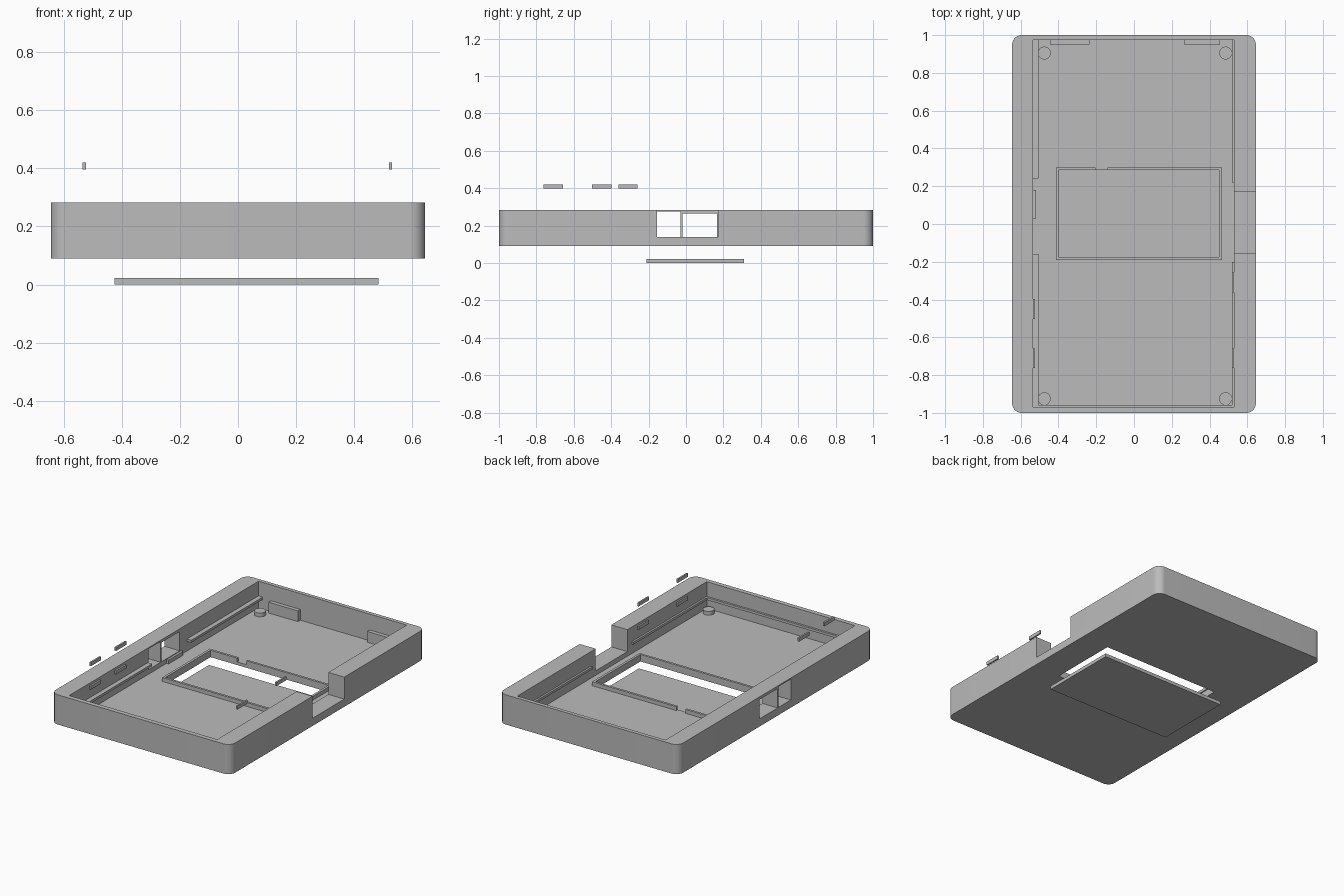
import bpy, bmesh, math

cube = bpy.data.objects.get("Cube")
if cube:
    bpy.data.objects.remove(cube, do_unlink=True)

grey = bpy.data.materials.new("plain grey plastic")
grey.use_nodes = True
grey.diffuse_color = (0.5, 0.5, 0.5, 1)
grey.node_tree.nodes["Principled BSDF"].inputs["Base Color"].default_value = (0.5, 0.5, 0.5, 1)

FLOOR, RIM = 0.11, 0.283


def finish(name, bm):
    mesh = bpy.data.meshes.new(name)
    bm.to_mesh(mesh)
    bm.free()
    mesh.materials.append(grey)
    obj = bpy.data.objects.new(name, mesh)
    bpy.context.collection.objects.link(obj)
    return obj


def box(name, x, y, z, corner=0):
    """Box from three (low, high) ranges, with optional rounded upright edges."""
    bm = bmesh.new()
    bmesh.ops.create_cube(bm, size=1)
    for v in bm.verts:
        v.co = [r[0] if c < 0 else r[1] for c, r in zip(v.co, (x, y, z))]
    if corner:
        upright = [e for e in bm.edges
                   if abs(e.verts[0].co.z - e.verts[1].co.z) > 0.01]
        bmesh.ops.bevel(bm, geom=upright, offset=corner, segments=10,
                        profile=0.5, affect='EDGES')
    return finish(name, bm)


def cut(target, name, x, y, z):
    cutter = box(name, x, y, z)
    cutter.hide_render = True
    cutter.hide_viewport = True
    cutter.display_type = 'WIRE'
    mod = target.modifiers.new(name, 'BOOLEAN')
    mod.operation = 'DIFFERENCE'
    mod.solver = 'EXACT'
    mod.object = cutter
    return cutter


# Open tray with rounded corners
case = box("case", (-0.645, 0.645), (-1, 1), (0.09, RIM), corner=0.05)
cutters = [
    cut(case, "cavity_cutter", (-0.535, 0.53), (-0.97, 0.975), (FLOOR, 0.5)),
    cut(case, "screen_hole_cutter", (-0.397, 0.45), (-0.175, 0.285), (0, 0.2)),
    cut(case, "side_notch_cutter", (0.45, 0.8), (-0.155, 0.17), (0.14, 0.5)),
    cut(case, "narrow_port_cutter", (-0.8, -0.5), (-0.155, -0.03), (0.14, 0.275)),
    cut(case, "wide_port_cutter", (-0.8, -0.5), (-0.02, 0.165), (0.14, 0.265)),
]

# Apply the cuts, then drop the cutters
bpy.context.view_layer.update()
shape = bpy.data.meshes.new_from_object(
    case.evaluated_get(bpy.context.evaluated_depsgraph_get()))
case.modifiers.clear()
case.data = shape
for c in cutters:
    bpy.data.objects.remove(c, do_unlink=True)

# Raised frame round the screen hole, with a cable gap at the back
FZ = (FLOOR - 0.005, 0.135)
box("frame_right", (-0.413, -0.397), (-0.19, 0.3), FZ)
box("frame_left", (0.45, 0.466), (-0.19, 0.3), FZ)
box("frame_front", (-0.397, 0.45), (-0.19, -0.175), FZ)
box("frame_back_short", (-0.397, -0.205), (0.285, 0.3), FZ)
box("frame_back_long", (-0.14, 0.45), (0.285, 0.3), FZ)

# Separate screen cover below the hole
box("screen_cover", (-0.425, 0.485), (-0.21, 0.31), (0, 0.022))

# Board rails along the walls
RZ = (0.172, 0.188)
box("rail_right_back", (-0.54, -0.505), (0.24, 0.975), RZ)
box("rail_right_front", (-0.54, -0.505), (-0.97, -0.16), RZ)
box("rail_left_back", (0.518, 0.535), (0.22, 0.975), RZ)
box("rail_left_front", (0.518, 0.535), (-0.97, -0.2), RZ)
box("rail_front", (-0.535, 0.53), (-0.975, -0.957), RZ)
box("port_ledge", (-0.54, -0.52), (0.03, 0.18), (FLOOR - 0.005, 0.135))

# Support blocks on the back wall
for name, x in (("right", (-0.445, -0.235)), ("left", (0.265, 0.455))):
    box("back_block_" + name, x, (0.95, 0.98), (FLOOR - 0.005, 0.18))

# Corner pegs
for i, (x, y) in enumerate((x, y) for x in (-0.475, 0.485) for y in (-0.925, 0.905)):
    bm = bmesh.new()
    bmesh.ops.create_cone(bm, cap_ends=True, segments=32,
                          radius1=0.034, radius2=0.034, depth=0.03)
    bmesh.ops.translate(bm, verts=bm.verts, vec=(x, y, FLOOR + 0.01))
    finish(f"corner_peg_{i + 1}", bm)

# Snap tabs: one set on the walls, a matching loose set above
for side, x, ys in (("right", (-0.535, -0.524), (-0.71, -0.45)),
                    ("left", (0.52, 0.53), (-0.71, -0.31))):
    for i, y in enumerate(ys):
        span = (y - 0.052, y + 0.052)
        box(f"wall_tab_{side}_{i + 1}", x, span, (0.245, 0.267))
        box(f"loose_tab_{side}_{i + 1}", x, span, (0.397, 0.42))

# Smooth rounded corners and pegs, keep other edges sharp
bpy.ops.object.select_all(action='DESELECT')
for obj in bpy.context.scene.objects:
    if obj.name == "case" or obj.name.startswith("corner_peg"):
        obj.select_set(True)
        bpy.context.view_layer.objects.active = obj
bpy.ops.object.shade_smooth_by_angle(angle=math.radians(30))
